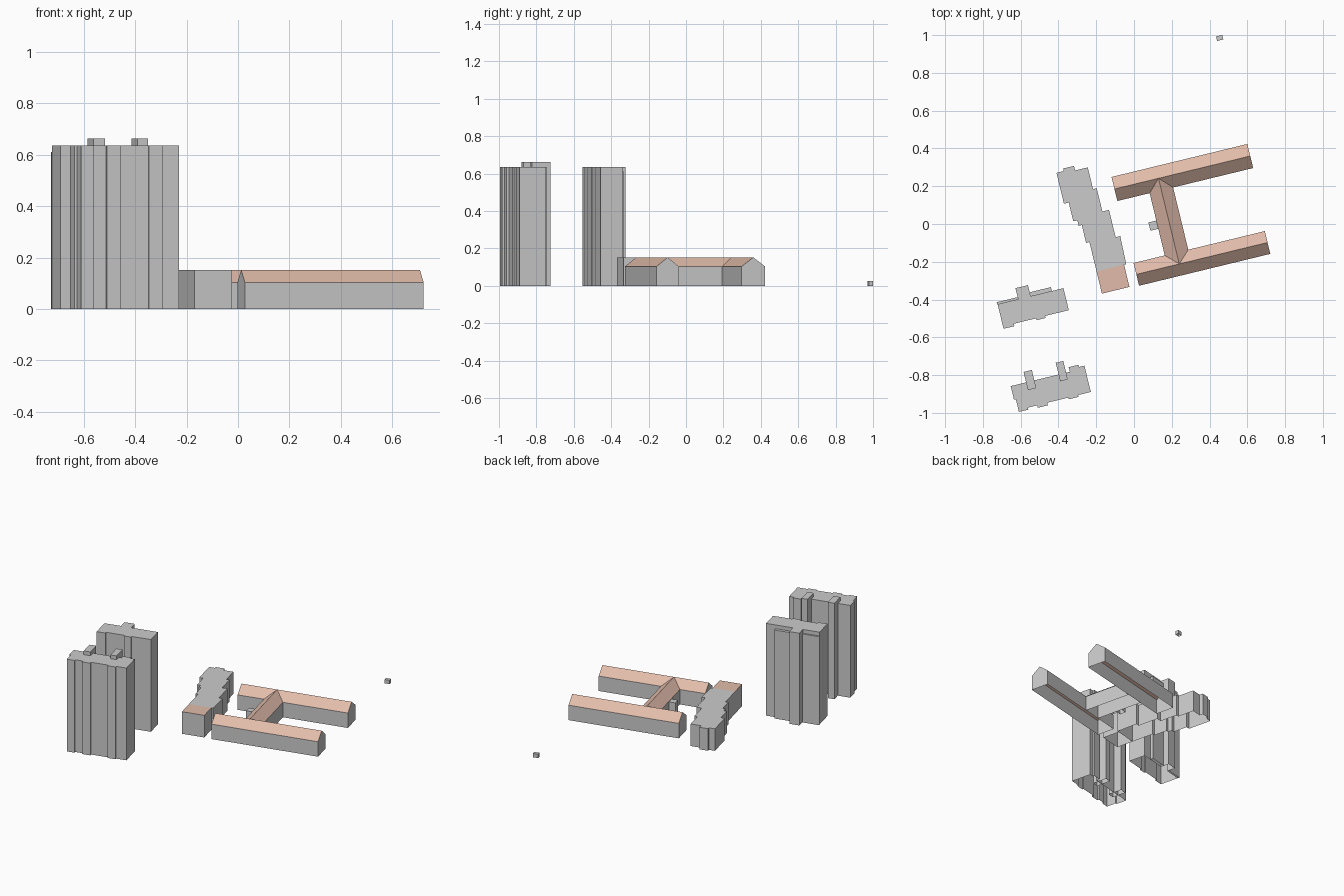
import bpy, bmesh, math

if "Cube" in bpy.data.objects:
    bpy.data.objects.remove(bpy.data.objects["Cube"])

SITE_ANGLE = math.radians(13.65)   # whole site is turned about z
terracotta = bpy.data.materials.new("terracotta_roof")
terracotta.diffuse_color = (0.75, 0.50, 0.40, 1)
terracotta.use_nodes = True
terracotta.node_tree.nodes["Principled BSDF"].inputs["Base Color"].default_value = terracotta.diffuse_color


def finish(name, bm, roof_faces=()):
    """Turn a bmesh into a flat-shaded object, roof faces in terracotta."""
    bmesh.ops.recalc_face_normals(bm, faces=bm.faces[:])
    me = bpy.data.meshes.new(name)
    if roof_faces:
        me.materials.append(None)
        me.materials.append(terracotta)
        for f in roof_faces:
            f.material_index = 1
    bm.to_mesh(me)
    bm.free()
    ob = bpy.data.objects.new(name, me)
    ob.rotation_euler[2] = SITE_ANGLE
    bpy.context.collection.objects.link(ob)
    return ob


def prism(name, outline, height, coloured=False):
    """Walls and flat roof over a footprint, open underneath."""
    bm = bmesh.new()
    low = [bm.verts.new((a, b, 0)) for a, b in outline]
    top = [bm.verts.new((a, b, height)) for a, b in outline]
    for i in range(len(low)):
        j = (i + 1) % len(low)
        bm.faces.new((low[i], low[j], top[j], top[i]))
    roof = bm.faces.new(top)
    return finish(name, bm, [roof] if coloured else ())


def block(name, a0, a1, b0, b1, height, coloured=False):
    return prism(name, [(a0, b0), (a1, b0), (a1, b1), (a0, b1)], height, coloured)


EAVE, RIDGE = 0.103, 0.152


def gabled(name, a0, a1, b0, b1):
    """Long wing with a ridge along its length and gable ends."""
    mid = (b0 + b1) / 2
    profile = [(b0, 0), (b0, EAVE), (mid, RIDGE), (b1, EAVE), (b1, 0)]
    bm = bmesh.new()
    ends = [[bm.verts.new((a, b, z)) for b, z in profile] for a in (a0, a1)]
    strips = [bm.faces.new((ends[0][i], ends[1][i], ends[1][i + 1], ends[0][i + 1]))
              for i in range(4)]
    for end in ends:
        bm.faces.new(end)
    finish(name, bm, strips[1:3])


# Two gabled wings
gabled("north_wing", -0.057, 0.683, 0.139, 0.270)
gabled("south_wing", -0.051, 0.664, -0.324, -0.200)

# Connecting wing: its ridge runs on to the ridges of both wings
bm = bmesh.new()
rows = []
for a, b0, b1, z in ((0.119, -0.200, 0.139, 0), (0.119, -0.200, 0.139, EAVE),
                     (0.183, -0.262, 0.2045, RIDGE),
                     (0.247, -0.200, 0.139, EAVE), (0.247, -0.200, 0.139, 0)):
    rows.append([bm.verts.new((a, b, z)) for b in (b0, b1)])
strips = [bm.faces.new((p[0], p[1], q[1], q[0])) for p, q in zip(rows, rows[1:])]
finish("connecting_wing", bm, strips[1:3])

# Small outbuildings
block("courtyard_annex", 0.076, 0.119, -0.055, -0.010, 0.10)
block("remote_hut", 0.656, 0.690, 0.838, 0.862, 0.026)

# Stepped flat building with a coloured end block
prism("stepped_building", [
    (-0.252, -0.197), (-0.090, -0.197), (-0.086, -0.045), (-0.111, -0.045),
    (-0.111, 0.104), (-0.147, 0.104), (-0.147, 0.231), (-0.167, 0.231),
    (-0.167, 0.349), (-0.236, 0.349), (-0.236, 0.374), (-0.295, 0.374),
    (-0.295, 0.360), (-0.335, 0.360), (-0.335, 0.192), (-0.309, 0.192),
    (-0.309, 0.090), (-0.287, 0.090), (-0.287, 0.060), (-0.270, 0.060),
    (-0.270, -0.037), (-0.252, -0.037)], 0.152)
block("end_block", -0.252, -0.102, -0.318, -0.197, 0.152, True)

# First tower: main body with stair core, and lower strips on its north side
TOWER = 0.636
prism("tower_a_body", [
    (-0.802, -0.376), (-0.743, -0.376), (-0.743, -0.363), (-0.620, -0.363),
    (-0.620, -0.373), (-0.572, -0.373), (-0.572, -0.362), (-0.443, -0.362),
    (-0.443, -0.242), (-0.622, -0.242), (-0.622, -0.182), (-0.690, -0.182),
    (-0.690, -0.242), (-0.802, -0.242)], TOWER)
block("tower_a_west_strip", -0.804, -0.690, -0.242, -0.231, 0.61)
block("tower_a_east_strip", -0.622, -0.506, -0.242, -0.221, 0.61)

# Second tower with two taller lift cores
prism("tower_b_body", [
    (-0.827, -0.823), (-0.775, -0.823), (-0.775, -0.812), (-0.725, -0.812),
    (-0.725, -0.825), (-0.669, -0.825), (-0.669, -0.811), (-0.555, -0.811),
    (-0.555, -0.820), (-0.501, -0.820), (-0.501, -0.810), (-0.432, -0.810),
    (-0.432, -0.667), (-0.461, -0.667), (-0.461, -0.655), (-0.515, -0.655),
    (-0.515, -0.680), (-0.837, -0.680), (-0.837, -0.754), (-0.827, -0.754)], TOWER)
block("tower_b_west_core", -0.753, -0.708, -0.722, -0.623, 0.662)
block("tower_b_east_core", -0.576, -0.535, -0.717, -0.616, 0.662)
